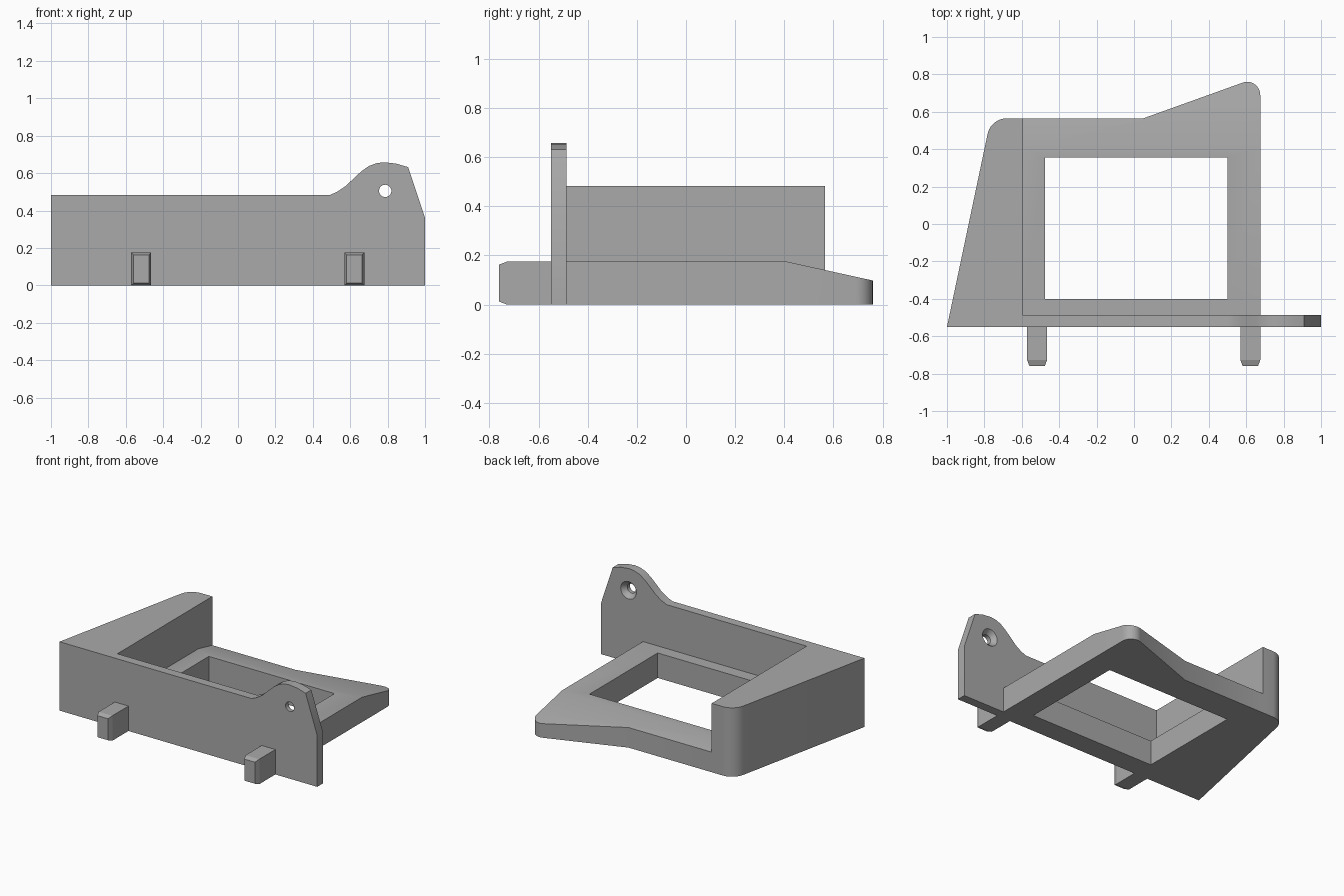
import bpy, bmesh, math
from mathutils import Vector, Matrix

cube = bpy.data.objects.get("Cube")
if cube:
    bpy.data.objects.remove(cube, do_unlink=True)

grey = bpy.data.materials.new("plain_grey")
grey.use_nodes = True
GREY = (0.4, 0.4, 0.4, 1)
grey.diffuse_color = GREY
grey.node_tree.nodes["Principled BSDF"].inputs["Base Color"].default_value = GREY

FRONT, WALL_BACK = -0.55, -0.487
TOP, BASE_TOP = 0.483, 0.175
INNER, RIGHT = -0.595, 0.675


def arc(cx, cy, r, start, end, n=10):
    angles = [math.radians(start + (end - start) * i / n) for i in range(n + 1)]
    return [(cx + r * math.cos(a), cy + r * math.sin(a)) for a in angles]


def make(name, bm):
    bmesh.ops.recalc_face_normals(bm, faces=bm.faces[:])
    mesh = bpy.data.meshes.new(name)
    bm.to_mesh(mesh)
    bm.free()
    mesh.materials.append(grey)
    obj = bpy.data.objects.new(name, mesh)
    bpy.context.collection.objects.link(obj)
    return obj


def prism(points, offset):
    """Closed outline of 3D points, extruded along the offset."""
    bm = bmesh.new()
    face = bm.faces.new([bm.verts.new(p) for p in points])
    new = bmesh.ops.extrude_face_region(bm, geom=[face])["geom"]
    verts = [v for v in new if isinstance(v, bmesh.types.BMVert)]
    bmesh.ops.translate(bm, verts=verts, vec=offset)
    return bm


def select(obj):
    bpy.ops.object.select_all(action="DESELECT")
    obj.select_set(True)
    bpy.context.view_layer.objects.active = obj


def cut(obj, cutter):
    cutter.hide_render = True
    mod = obj.modifiers.new("cut", "BOOLEAN")
    mod.operation, mod.solver, mod.object = "DIFFERENCE", "EXACT", cutter
    select(obj)
    bpy.ops.object.modifier_apply(modifier=mod.name)
    bpy.data.objects.remove(cutter, do_unlink=True)


def smooth(obj):
    select(obj)
    bpy.ops.object.shade_smooth_by_angle(angle=math.radians(30))


# Tall side block with a slanted outer face and a rounded rear corner
outline = [(INNER, FRONT), (INNER, 0.565)] + arc(-0.68, 0.46, 0.105, 90, 168) + [(-1, FRONT)]
side_block = make("side_block", prism([(x, y, 0) for x, y in outline], (0, 0, TOP)))
smooth(side_block)

# Front wall with a raised ear
ear = [(0.49, TOP), (0.53, 0.5), (0.575, 0.53), (0.62, 0.573), (0.66, 0.61),
       (0.7, 0.638), (0.74, 0.653), (0.78, 0.658), (0.845, 0.651), (0.91, 0.632)]
profile = [(INNER, 0), (INNER, TOP)] + ear + [(1, 0.36), (1, 0)]
front_wall = make("front_wall", prism([(x, FRONT, z) for x, z in profile],
                                      (0, WALL_BACK - FRONT, 0)))

# Countersunk hole through the ear, wide at the back
for r1, r2, y1, y2 in ((0.033, 0.033, -0.6, -0.45), (0.033, 0.065, -0.52, -0.482)):
    bm = bmesh.new()
    place = Matrix.Translation((0.787, (y1 + y2) / 2, 0.505)) @ Matrix.Rotation(-math.pi / 2, 4, "X")
    bmesh.ops.create_cone(bm, cap_ends=True, segments=32, radius1=r1, radius2=r2,
                          depth=y2 - y1, matrix=place)
    cut(front_wall, make("hole_cutter", bm))
smooth(front_wall)

# Base frame whose top slopes down toward the rear
outline = [(INNER, WALL_BACK), (RIGHT, WALL_BACK)] + arc(0.605, 0.69, 0.07, 0, 109.5)
outline += [(0.05, 0.565), (INNER, 0.565)]
bm = prism([(x, y, 0) for x, y in outline], (0, 0, BASE_TOP))
bmesh.ops.bisect_plane(bm, geom=bm.verts[:] + bm.edges[:] + bm.faces[:],
                       plane_co=(0, 0.41, 0), plane_no=(0, 1, 0))
for v in bm.verts:
    if v.co.z > 0.1 and v.co.y > 0.41:
        v.co.z -= (v.co.y - 0.41) * 0.22
base_frame = make("base_frame", bm)

# Rectangular window in the base
bm = bmesh.new()
bmesh.ops.create_cube(bm, size=1, matrix=Matrix.Translation((0.0125, -0.0225, 0.1))
                      @ Matrix.Diagonal((0.975, 0.755, 1, 1)))
cut(base_frame, make("window_cutter", bm))
smooth(base_frame)

# Two pegs with chamfered tips
for name, cx in (("right_peg", -0.518), ("left_peg", 0.622)):
    bm = bmesh.new()
    rings = []
    for y, inset in ((FRONT, 0), (-0.728, 0), (-0.76, 0.012)):
        w, h = 0.053 - inset, BASE_TOP / 2 - inset
        rings.append([bm.verts.new((cx + sx * w, y, BASE_TOP / 2 + sz * h))
                      for sx, sz in ((-1, -1), (1, -1), (1, 1), (-1, 1))])
    for a, b in zip(rings, rings[1:]):
        for i in range(4):
            j = (i + 1) % 4
            bm.faces.new((a[i], a[j], b[j], b[i]))
    bm.faces.new(rings[0])
    bm.faces.new(rings[-1])
    make(name, bm)
